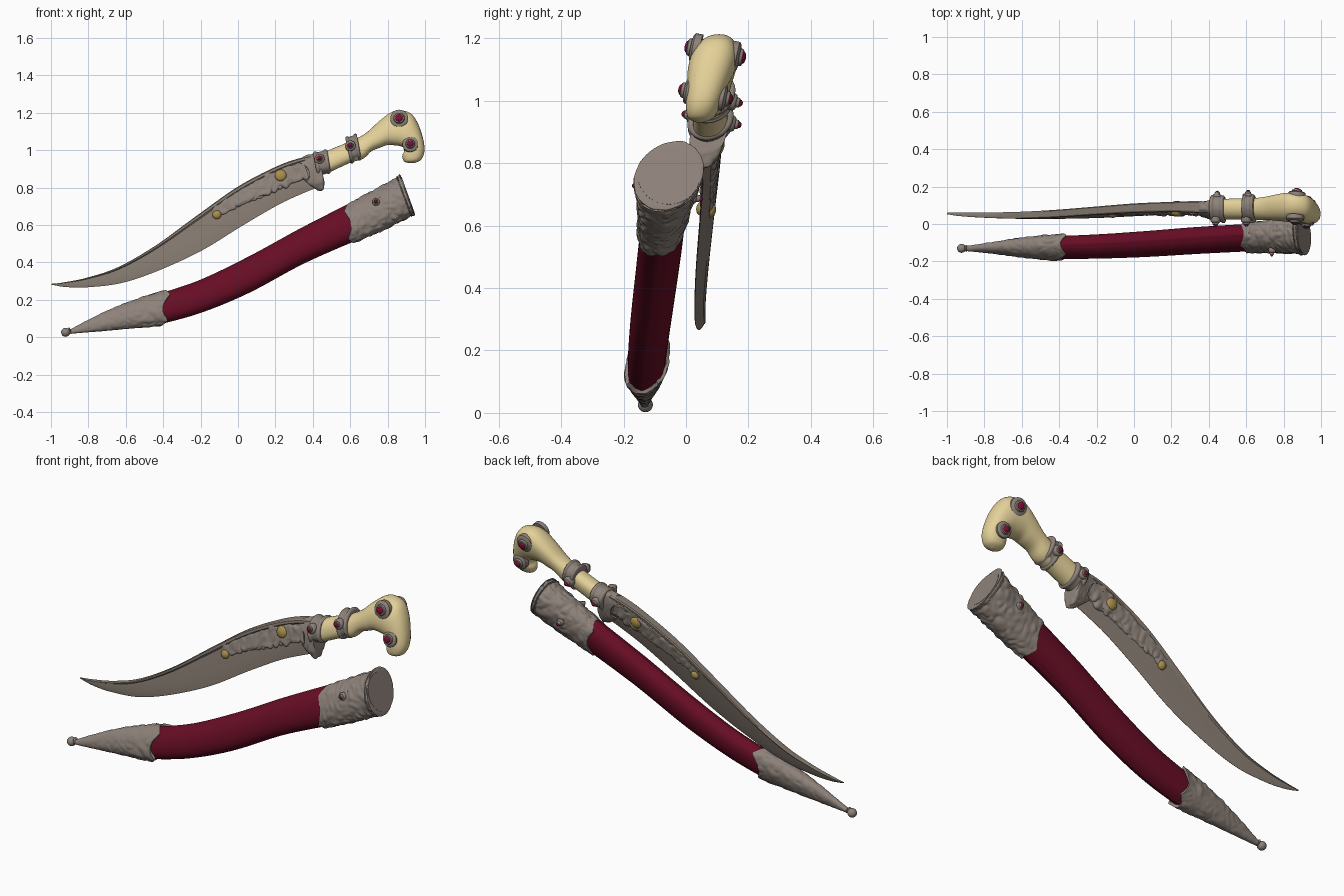
import bpy, bmesh, math
from mathutils import Vector, noise

if "Cube" in bpy.data.objects:
    bpy.data.objects.remove(bpy.data.objects["Cube"])


def material(name, rgb):
    m = bpy.data.materials.new(name)
    m.diffuse_color = (*rgb, 1)
    m.use_nodes = True
    m.node_tree.nodes["Principled BSDF"].inputs["Base Color"].default_value = m.diffuse_color
    return m


STEEL = material("blade steel", (0.24, 0.20, 0.165))
SILVER = material("aged silver", (0.27, 0.225, 0.195))
IVORY = material("ivory", (0.78, 0.64, 0.32))
LEATHER = material("crimson leather", (0.135, 0.004, 0.018))
GOLD = material("old gold", (0.40, 0.27, 0.07))
RUBY = material("ruby", (0.22, 0.004, 0.035))


# Each half of the set lies in its own slightly leaning plane y(x, z)
def dagger(x, z):
    return 0.055 + 0.2 * (z - 0.28) - 0.073 * (x + 1)


def sheath(x, z):
    return -0.13 + 0.2 * (z - 0.03) - 0.039 * (x + 0.92)


def finish(name, bm, mat, angle=40):
    bmesh.ops.recalc_face_normals(bm, faces=bm.faces)
    me = bpy.data.meshes.new(name)
    bm.to_mesh(me)
    bm.free()
    me.materials.append(mat)
    me.shade_smooth()
    me.set_sharp_from_angle(angle=math.radians(angle))
    ob = bpy.data.objects.new(name, me)
    bpy.context.collection.objects.link(ob)
    return ob


def spline(rows, u):
    """Catmull-Rom value of the rows at u in 0..1"""
    t = u * (len(rows) - 1)
    k = min(int(t), len(rows) - 2)
    t -= k
    p = [rows[min(max(k + j, 0), len(rows) - 1)] for j in (-1, 0, 1, 2)]
    return [0.5 * (2 * b + (c - a) * t + (2 * a - 5 * b + 4 * c - d) * t * t
                   + (3 * b - a - 3 * c + d) * t ** 3) for a, b, c, d in zip(*p)]


def oval(n, power=1.0, seam=0.0):
    """Closed section: (along the outer-inner line, across)"""
    pts = []
    for i in range(n):
        a = 2 * math.pi * i / n
        c, s = math.cos(a), math.sin(a)
        f = 1 + seam * math.exp(-((abs(c) - 1) / 0.006) ** 2)
        pts.append((f * math.copysign(abs(c) ** power, c),
                    math.copysign(abs(s) ** power, s)))
    return pts


def loft(name, rows, plane, mat, section=None, steps=40, relief=0.0,
         scallop=(0, 0), angle=40):
    """Skin rows of (outer x, z, inner x, z, half thickness)"""
    section = section or oval(40)
    n = len(section)
    bm = bmesh.new()
    rings = []
    stations = [(0, 0.85)] + [(j / steps, 1) for j in range(steps + 1)] + [(1, 0.85)]
    for u, size in stations:
        ring = []
        for i, (p, q) in enumerate(section):
            wave = abs(math.cos(4 * math.pi * i / n))
            lo, hi = scallop[0] * wave, 1 - scallop[1] * wave
            ox, oz, ix, iz, h = spline(rows, lo + (hi - lo) * u)
            cx, cz = (ox + ix) / 2, (oz + iz) / 2
            f = size
            if relief:
                probe = Vector((cx + p * (ox - cx), q * h, cz + p * (oz - cz)))
                f *= 1 + relief * (abs(noise.noise(probe * 26)) - 0.25)
            x, z = cx + p * f * (ox - cx), cz + p * f * (oz - cz)
            ring.append(bm.verts.new((x, plane(x, z) + q * f * h, z)))
        rings.append(ring)
    for a, b in zip(rings, rings[1:]):
        for i in range(n):
            bm.faces.new((a[i], a[(i + 1) % n], b[(i + 1) % n], b[i]))
    for ring, sc in ((rings[0], scallop[0]), (rings[-1], scallop[1])):
        if not sc:
            bm.faces.new(ring)
    return finish(name, bm, mat, angle)


def band(name, start, end, half, plane):
    """Collar with two raised rims"""
    rows = []
    for t, f in ((0, .9), (.08, 1), (.22, 1), (.32, .93), (.68, .93), (.78, 1), (.92, 1), (1, .9)):
        ox, oz, ix, iz = [a + (b - a) * t for a, b in zip(start, end)]
        cx, cz = (ox + ix) / 2, (oz + iz) / 2
        rows.append((cx + (ox - cx) * f, cz + (oz - cz) * f,
                     cx + (ix - cx) * f, cz + (iz - cz) * f, half * f))
    return loft(name, rows, plane, SILVER, oval(48), 28, 0.04)


def lathe(name, centre, axis, profile, mat, n=24):
    rot = Vector((0, 0, 1)).rotation_difference(axis)
    bm = bmesh.new()
    rings = [[bm.verts.new(Vector(centre) + rot @ Vector(
        (r * math.cos(2 * math.pi * i / n), r * math.sin(2 * math.pi * i / n), h)))
        for i in range(n)] for r, h in profile]
    for a, b in zip(rings, rings[1:]):
        for i in range(n):
            bm.faces.new((a[i], a[(i + 1) % n], b[(i + 1) % n], b[i]))
    bm.faces.new(rings[0])
    bm.faces.new(rings[-1])
    return finish(name, bm, mat)


def dome(r, h, base=0.0):
    return [(r * math.cos(a), base + h * math.sin(a))
            for a in [math.pi / 2 * k / 6.2 for k in range(7)]]


def studs(name, x, z, plane, depth, r, gem):
    """Matching studs on both faces"""
    for side, s in (("front", -1), ("back", 1)):
        axis = Vector((0.06 * s, s, -0.2 * s)).normalized()
        c = Vector((x, plane(x, z), z)) + axis * depth
        if gem:
            lathe(f"{name}_setting_{side}", c, axis,
                  [(r, -0.015), (r, 0.008), (r * .85, 0.014), (r * .62, 0.016),
                   (r * .55, 0.025), (r * .45, 0.027)], SILVER)
            lathe(f"{name}_gem_{side}", c, axis, dome(r * .42, 0.01, 0.026), RUBY)
        else:
            lathe(f"{name}_{side}", c, axis, dome(r, 0.018), GOLD)


# Blade: thick T-shaped spine thinning to a sharp edge
half = [(1, .75), (.95, 1), (.82, 1), (.72, .68), (.3, .6), (-.3, .42), (-.8, .2), (-1, .03)]
blade_section = half + [(p, -q) for p, q in reversed(half)]
loft("blade", [(-1, .285, -1, .281, .004), (-.93, .293, -.92, .268, .010),
               (-.8, .32, -.8, .267, .014), (-.64, .375, -.62, .29, .017),
               (-.44, .49, -.42, .358, .019), (-.22, .65, -.19, .465, .021),
               (0, .805, .03, .60, .024), (.2, .91, .22, .71, .026),
               (.33, .957, .35, .77, .03), (.43, .975, .45, .81, .03)],
     dagger, STEEL, blade_section, 60, angle=25)

# Carved panel on the forte, and the collar joining blade to grip
loft("forte_panel", [(-.14, .70, -.13, .63, .018), (-.05, .765, -.03, .68, .023),
                     (.1, .85, .13, .745, .025), (.22, .905, .25, .80, .028),
                     (.35, .95, .38, .85, .032)],
     dagger, SILVER, oval(64, .5), 120, 0.45)
loft("blade_collar", [(.31, .955, .365, .82, .03), (.36, .97, .41, .795, .04),
                      (.40, .982, .452, .785, .052), (.43, .985, .462, .83, .06)],
     dagger, SILVER, oval(64, .8), 40, 0.12, (.3, 0))
studs("forte_boss_large", .23, .86, dagger, .024, .032, False)
studs("forte_boss_small", -.112, .652, dagger, .014, .024, False)

# Ivory grip curling into a hooked pommel
loft("grip", [(.46, .99, .48, .877, .054), (.57, 1.035, .595, .93, .055),
              (.64, 1.065, .67, .955, .057), (.695, 1.10, .715, .995, .06),
              (.755, 1.155, .765, 1.015, .068), (.815, 1.20, .80, 1.027, .074),
              (.866, 1.213, .845, 1.025, .076), (.925, 1.195, .872, 1.02, .075),
              (.963, 1.14, .887, 1.01, .068), (.99, 1.06, .888, .993, .06),
              (.997, .995, .878, .968, .054), (.98, .95, .888, .94, .04),
              (.945, .931, .915, .93, .012)], dagger, IVORY, oval(40, .9), 72, angle=70)
band("lower_grip_band", (.40, .99, .425, .855), (.476, 1.005, .497, .877), .072, dagger)
band("upper_grip_band", (.572, 1.07, .604, .925), (.634, 1.09, .661, .95), .073, dagger)
studs("lower_band_stud", .44, .94, dagger, .062, .026, True)
studs("upper_band_stud", .605, 1.01, dagger, .064, .028, True)
studs("pommel_stud", .866, 1.155, dagger, .064, .048, True)
studs("pommel_tip_stud", .925, 1.02, dagger, .053, .042, True)

# Scabbard: leather body with seams along both narrow edges
loft("scabbard_body", [(-.42, .23, -.44, .065, .058), (-.2, .305, -.2, .132, .062),
                       (.06, .43, .06, .24, .066), (.33, .577, .36, .40, .069),
                       (.62, .725, .68, .54, .07)],
     sheath, LEATHER, oval(72, .95, .03), 40)

# Engraved chape with a ball tip
loft("chape", [(-.91, .035, -.91, .017, .012), (-.74, .123, -.74, .03, .032),
               (-.58, .192, -.58, .045, .054), (-.36, .262, -.38, .062, .071)],
     sheath, SILVER, oval(96, .95), 90, 0.12, (0, .07))
lathe("chape_ball", (-.922, -.13, .026), Vector((-.9, 0, -.35)).normalized(),
      [(.014, -.03), (.019, -.026), (.014, -.021)] +
      [(.024 * math.sin(a), -.024 * math.cos(a)) for a in
       [math.pi * k / 12 for k in range(3, 12)]], SILVER)

# Engraved locket with its closed round mouth
loft("locket", [(.565, .70, .595, .493, .076), (.72, .785, .775, .57, .088),
                (.865, .862, .94, .653, .104)],
     sheath, SILVER, oval(96, .95), 90, 0.12, (.1, 0))
band("locket_mouth_rim", (.845, .858, .925, .642), (.868, .87, .948, .653), .109, sheath)
lathe("mouth_plate", (.9075, sheath(.908, .7615), .7615), Vector((.94, 0, .34)).normalized(),
      [(.1, -.01), (.1, .002)], SILVER, 48)
studs("locket_stud", .743, .706, sheath, .08, .02, True)
